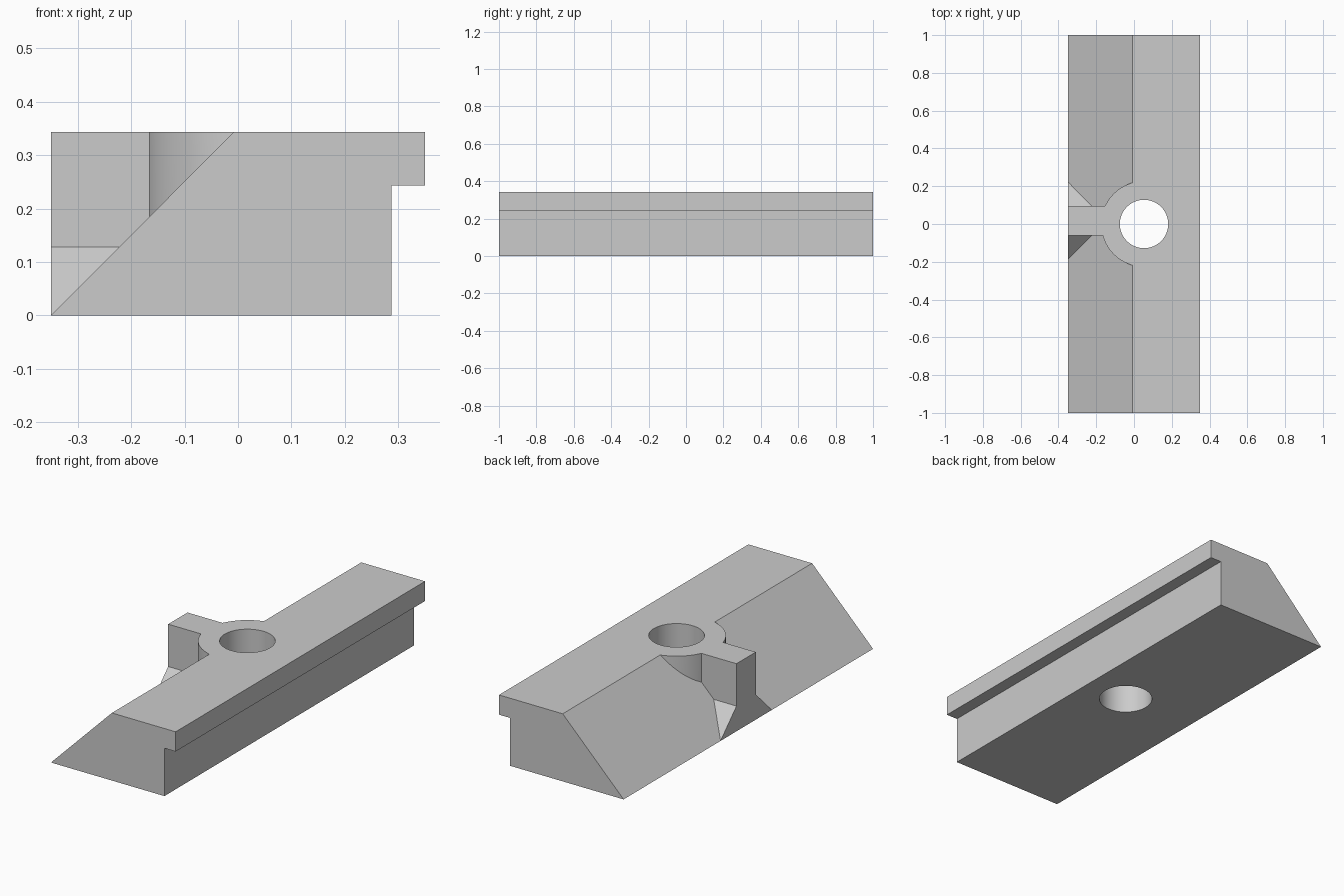
import bpy
import math
from mathutils import Vector

default_cube = bpy.data.objects.get("Cube")
if default_cube:
    bpy.data.objects.remove(default_cube, do_unlink=True)

HEIGHT = 0.343
HOLE_X = 0.053

grey = bpy.data.materials.new("plain grey")
grey.use_nodes = True
colour = (0.6, 0.6, 0.6, 1)
grey.diffuse_color = colour
grey.node_tree.nodes["Principled BSDF"].inputs["Base Color"].default_value = colour


def prism(name, outline, sweep):
    """Solid made by sweeping a 3D outline along a vector."""
    n = len(outline)
    base = [Vector(p) for p in outline]
    verts = base + [p + Vector(sweep) for p in base]
    faces = [list(range(n)), list(range(n, 2 * n))]
    faces += [[i, (i + 1) % n, (i + 1) % n + n, i + n] for i in range(n)]
    mesh = bpy.data.meshes.new(name)
    mesh.from_pydata(verts, [], faces)
    obj = bpy.data.objects.new(name, mesh)
    bpy.context.collection.objects.link(obj)
    mesh.materials.append(grey)
    # Make normals point outward
    bpy.context.view_layer.objects.active = obj
    bpy.ops.object.mode_set(mode='EDIT')
    bpy.ops.mesh.select_all(action='SELECT')
    bpy.ops.mesh.normals_make_consistent(inside=False)
    bpy.ops.object.mode_set(mode='OBJECT')
    return obj


def cylinder(name, radius, bottom, top, sides=96):
    angles = [2 * math.pi * i / sides for i in range(sides)]
    ring = [(HOLE_X + radius * math.cos(a), radius * math.sin(a), bottom) for a in angles]
    return prism(name, ring, (0, 0, top - bottom))


def combine(target, tool, operation):
    mod = target.modifiers.new(tool.name, 'BOOLEAN')
    mod.operation = operation
    mod.solver = 'EXACT'
    mod.object = tool
    bpy.context.view_layer.objects.active = target
    bpy.ops.object.modifier_apply(modifier=mod.name)
    bpy.data.objects.remove(tool, do_unlink=True)


# Long bar with one sloped side and an overhanging lip
bar_profile = [(-0.35, 0), (0.287, 0), (0.287, 0.243),
               (0.35, 0.243), (0.35, HEIGHT), (-0.008, HEIGHT)]
bar = prism("clamp_bar", [(x, -1, z) for x, z in bar_profile], (0, 2, 0))

# Round boss rising out of the slope
boss = cylinder("boss", 0.227, 0.1, HEIGHT)

# Rib with flared foot
rib_profile = [(-0.188, 0), (0.223, 0), (0.095, 0.128),
               (0.095, HEIGHT), (-0.06, HEIGHT), (-0.06, 0.128)]
rib = prism("rib", [(-0.35, y, z) for y, z in rib_profile], (0.25, 0, 0))

combine(bar, boss, 'UNION')
combine(bar, rib, 'UNION')

# Bolt hole straight through
combine(bar, cylinder("bolt_hole", 0.128, -0.1, 0.5), 'DIFFERENCE')

bpy.ops.object.select_all(action='DESELECT')
bar.select_set(True)
bpy.context.view_layer.objects.active = bar
bpy.ops.object.shade_smooth_by_angle(angle=math.radians(30))
